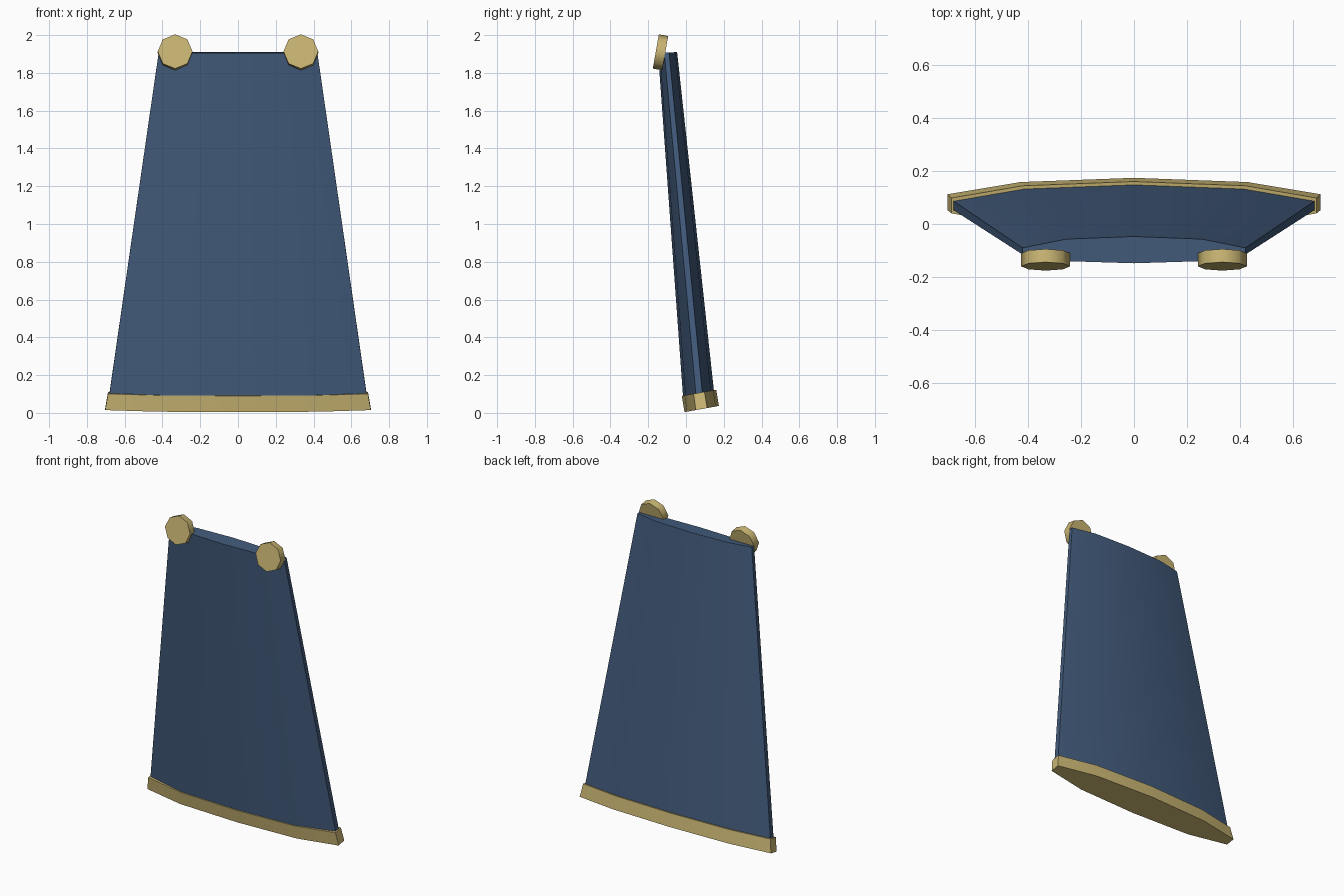
import bpy, bmesh, math

if "Cube" in bpy.data.objects:
    bpy.data.objects.remove(bpy.data.objects["Cube"])


def material(name, rgb):
    m = bpy.data.materials.new(name)
    m.diffuse_color = (*rgb, 1)
    m.use_nodes = True
    m.node_tree.nodes["Principled BSDF"].inputs["Base Color"].default_value = m.diffuse_color
    return m


blue = material("blue_cloth", (0.055, 0.105, 0.2))
gold = material("gold_metal", (0.58, 0.46, 0.17))


def finish(ob, mat, angle):
    ob.data.materials.append(mat)
    bpy.ops.object.select_all(action='DESELECT')
    ob.select_set(True)
    bpy.context.view_layer.objects.active = ob
    bpy.ops.object.shade_smooth_by_angle(angle=math.radians(angle))


def section(w, front, back, z, tilt=0.0):
    """Ten-sided lens; front and back give y at the centre, mid and end."""
    k = 0.61
    pts = [(-w, front[2]), (-w * k, front[1]), (0, front[0]), (w * k, front[1]), (w, front[2]),
           (w, back[2]), (w * k, back[1]), (0, back[0]), (-w * k, back[1]), (-w, back[2])]
    return [(x, y, z + tilt * (y - front[0])) for x, y in pts]


def loft(name, sections, mat):
    bm = bmesh.new()
    rings = [[bm.verts.new(p) for p in s] for s in sections]
    for a, b in zip(rings, rings[1:]):
        for i in range(len(a)):
            j = (i + 1) % len(a)
            bm.faces.new((a[i], a[j], b[j], b[i]))
    bm.faces.new(rings[0][::-1])
    bm.faces.new(rings[-1])
    bmesh.ops.recalc_face_normals(bm, faces=bm.faces)
    me = bpy.data.meshes.new(name)
    bm.to_mesh(me)
    bm.free()
    ob = bpy.data.objects.new(name, me)
    bpy.context.collection.objects.link(ob)
    finish(ob, mat, 40)


# Tapered cape cloth leaning forward at the top
loft("cape_cloth", [
    section(0.686, (-0.013, 0.0, 0.056), (0.152, 0.136, 0.090), 0.05, 0.17),
    section(0.42, (-0.148, -0.140, -0.115), (-0.047, -0.057, -0.090), 1.905, 0.05)], blue)

# Gold hem, tilted up towards the back
loft("hem_trim", [
    section(0.703, (-0.008, 0.005, 0.052), (0.174, 0.158, 0.112), 0.004, 0.18),
    section(0.688, (-0.022, -0.008, 0.040), (0.160, 0.144, 0.098), 0.09, 0.18)], gold)

# Octagonal shoulder clasps
for side, x in (("left", -0.333), ("right", 0.333)):
    bpy.ops.mesh.primitive_cylinder_add(vertices=8, radius=0.092, depth=0.05,
                                        location=(x, -0.135, 1.909),
                                        rotation=(math.radians(80), 0, 0))
    clasp = bpy.context.object
    clasp.name = side + "_shoulder_clasp"
    finish(clasp, gold, 50)
